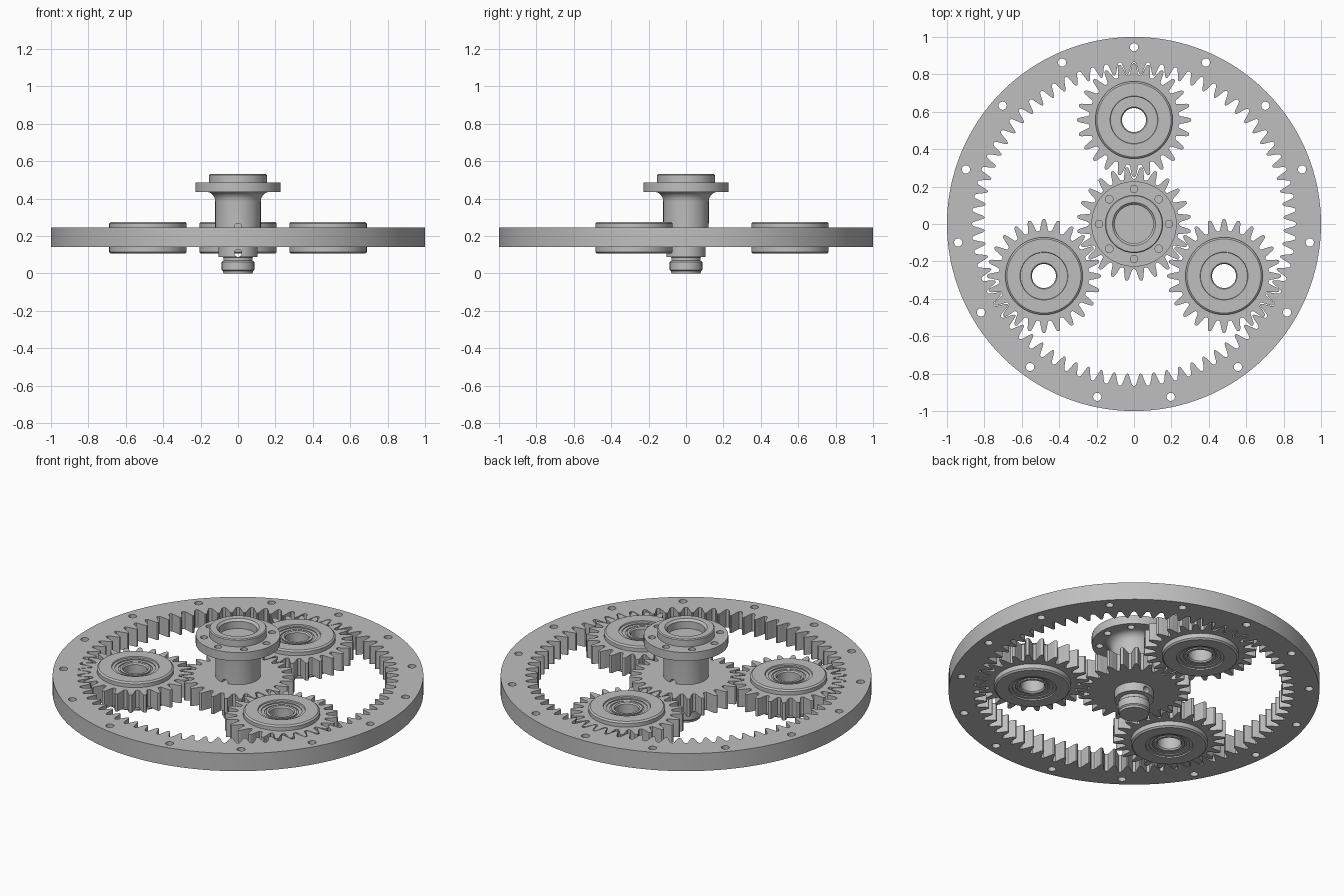
import bpy, bmesh
from math import sin, cos, pi, radians

cube = bpy.data.objects.get("Cube")
if cube:
    bpy.data.objects.remove(cube)

steel = bpy.data.materials.new("grey_steel")
GREY = (0.52, 0.52, 0.52, 1)
steel.diffuse_color = GREY
steel.use_nodes = True
next(n for n in steel.node_tree.nodes
     if n.type == 'BSDF_PRINCIPLED').inputs["Base Color"].default_value = GREY

GEAR_LOW, GEAR_HIGH = 0.14, 0.245
ORBIT = 0.556


def circle(radius, count=48, centre=(0, 0)):
    return [(centre[0] + radius * cos(2 * pi * i / count),
             centre[1] + radius * sin(2 * pi * i / count)) for i in range(count)]


def hole_ring(radius, orbit, count):
    return [circle(radius, 20, (orbit * cos(pi / 2 + 2 * pi * i / count),
                                orbit * sin(pi / 2 + 2 * pi * i / count)))
            for i in range(count)]


def toothed(root, tip, count, width, phase):
    """Closed outline of rounded gear teeth; phase is the angle of one tooth."""
    flank = [(0.40, 0.04), (0.33, 0.2), (0.25, 0.5), (0.17, 0.8), (0.11, 0.95), (0.04, 1)]
    tooth = [(-0.5, 0)] + [(-f * width, h) for f, h in flank]
    tooth += [(f * width, h) for f, h in reversed(flank)]
    points = []
    for i in range(count):
        for f, h in tooth:
            angle = phase + (i + f) * 2 * pi / count
            radius = root + h * (tip - root)
            points.append((radius * cos(angle), radius * sin(angle)))
    return points


def finish(obj):
    obj.data.materials.clear()
    obj.data.materials.append(steel)
    bpy.ops.object.select_all(action='DESELECT')
    obj.select_set(True)
    bpy.context.view_layer.objects.active = obj
    bpy.ops.object.shade_smooth_by_angle(angle=radians(32))
    return obj


def add_mesh(name, bm, location):
    bmesh.ops.recalc_face_normals(bm, faces=bm.faces)
    mesh = bpy.data.meshes.new(name)
    bm.to_mesh(mesh)
    bm.free()
    obj = bpy.data.objects.new(name, mesh)
    obj.location = location
    bpy.context.collection.objects.link(obj)
    return obj


def baked(obj):
    bpy.context.view_layer.update()
    graph = bpy.context.evaluated_depsgraph_get()
    return bpy.data.meshes.new_from_object(obj.evaluated_get(graph))


def plate(name, outlines, low, high, centre=(0, 0)):
    """Flat plate extruded from an outer outline with hole outlines inside it."""
    curve = bpy.data.curves.new(name, 'CURVE')
    curve.dimensions = '2D'
    curve.fill_mode = 'BOTH'
    curve.extrude = (high - low) / 2
    for outline in outlines:
        spline = curve.splines.new('POLY')
        spline.points.add(len(outline) - 1)
        for point, (x, y) in zip(spline.points, outline):
            point.co = (x, y, 0, 1)
        spline.use_cyclic_u = True
    helper = bpy.data.objects.new(name + "_outline", curve)
    bpy.context.collection.objects.link(helper)
    mesh = baked(helper)
    bpy.data.objects.remove(helper)
    bm = bmesh.new()
    bm.from_mesh(mesh)
    bmesh.ops.remove_doubles(bm, verts=bm.verts, dist=0.0001)
    return finish(add_mesh(name, bm, (*centre, (low + high) / 2)))


def lathe(name, profile, centre=(0, 0), closed=False, steps=64):
    """Turned part from (radius, height) points."""
    bm = bmesh.new()
    verts = [bm.verts.new((r, 0, z)) for r, z in profile]
    pairs = list(zip(verts, verts[1:]))
    if closed:
        pairs.append((verts[-1], verts[0]))
    edges = [bm.edges.new(pair) for pair in pairs]
    bmesh.ops.spin(bm, geom=verts + edges, axis=(0, 0, 1), cent=(0, 0, 0),
                   angle=2 * pi, steps=steps, use_duplicate=False)
    bmesh.ops.remove_doubles(bm, verts=bm.verts, dist=0.0001)
    return add_mesh(name, bm, (*centre, 0))


# Outer ring gear with bolt holes
plate("ring_gear",
      [circle(1, 128), toothed(0.80, 0.866, 72, 1.06, pi / 2)] + hole_ring(0.022, 0.945, 15),
      GEAR_LOW, GEAR_HIGH)

# Three planet gears, each with a raised hub and recessed bearing
upper = [(0.064, 0.256), (0.070, 0.264), (0.084, 0.264), (0.084, 0.257), (0.092, 0.257),
         (0.092, 0.262), (0.110, 0.262), (0.110, 0.268), (0.126, 0.268), (0.128, 0.275),
         (0.198, 0.275), (0.207, 0.267)]
MIDDLE = 0.19
hub_profile = upper + [(r, 2 * MIDDLE - z) for r, z in reversed(upper)]
for label, degrees in (("back", 90), ("left", -30), ("right", 210)):
    spot = (ORBIT * cos(radians(degrees)), ORBIT * sin(radians(degrees)))
    plate("planet_gear_" + label,
          [toothed(0.24, 0.305, 24, 0.92, pi / 2), circle(0.16)],
          GEAR_LOW, GEAR_HIGH, spot)
    finish(lathe("planet_hub_" + label, hub_profile, spot, closed=True))

# Central sun gear
plate("sun_gear", [toothed(0.24, 0.305, 24, 0.92, pi / 2 + pi / 24), circle(0.08)],
      GEAR_LOW, GEAR_HIGH)

# Sun shaft: stepped stub below, flared neck and open boss above
flare = [(0.122 + 0.045 * (1 - cos(a)), 0.385 + 0.05 * sin(a))
         for a in (i * pi / 12 for i in range(7))]
shaft = lathe("sun_shaft",
              [(0, 0), (0.078, 0), (0.080, 0.012), (0.087, 0.018), (0.087, 0.062),
               (0.078, 0.068), (0.078, 0.086), (0.105, 0.088), (0.105, 0.2), (0.122, 0.2)]
              + flare +
              [(0.167, 0.484), (0.155, 0.485), (0.155, 0.525), (0.150, 0.53),
               (0.115, 0.53), (0.103, 0.518), (0.103, 0.475), (0, 0.475)])

# Cross-drilled pin holes through the shaft
cutters = []
for height in (0.108, 0.247):
    bm = bmesh.new()
    bmesh.ops.create_cone(bm, cap_ends=True, segments=24, radius1=0.02, radius2=0.02, depth=0.5)
    cutter = add_mesh("pin_hole_cutter", bm, (0, 0, height))
    cutter.rotation_euler.x = pi / 2
    cutter.hide_render = True
    cutters.append(cutter)
    cut = shaft.modifiers.new("pin_hole", 'BOOLEAN')
    cut.operation = 'DIFFERENCE'
    cut.solver = 'EXACT'
    cut.object = cutter
shaft_mesh = baked(shaft)
shaft.modifiers.clear()
shaft.data = shaft_mesh
for cutter in cutters:
    bpy.data.objects.remove(cutter)
finish(shaft)

# Mounting flange with eight bolt holes
plate("sun_flange", [circle(0.228, 64), circle(0.14)] + hole_ring(0.02, 0.187, 8), 0.435, 0.486)
